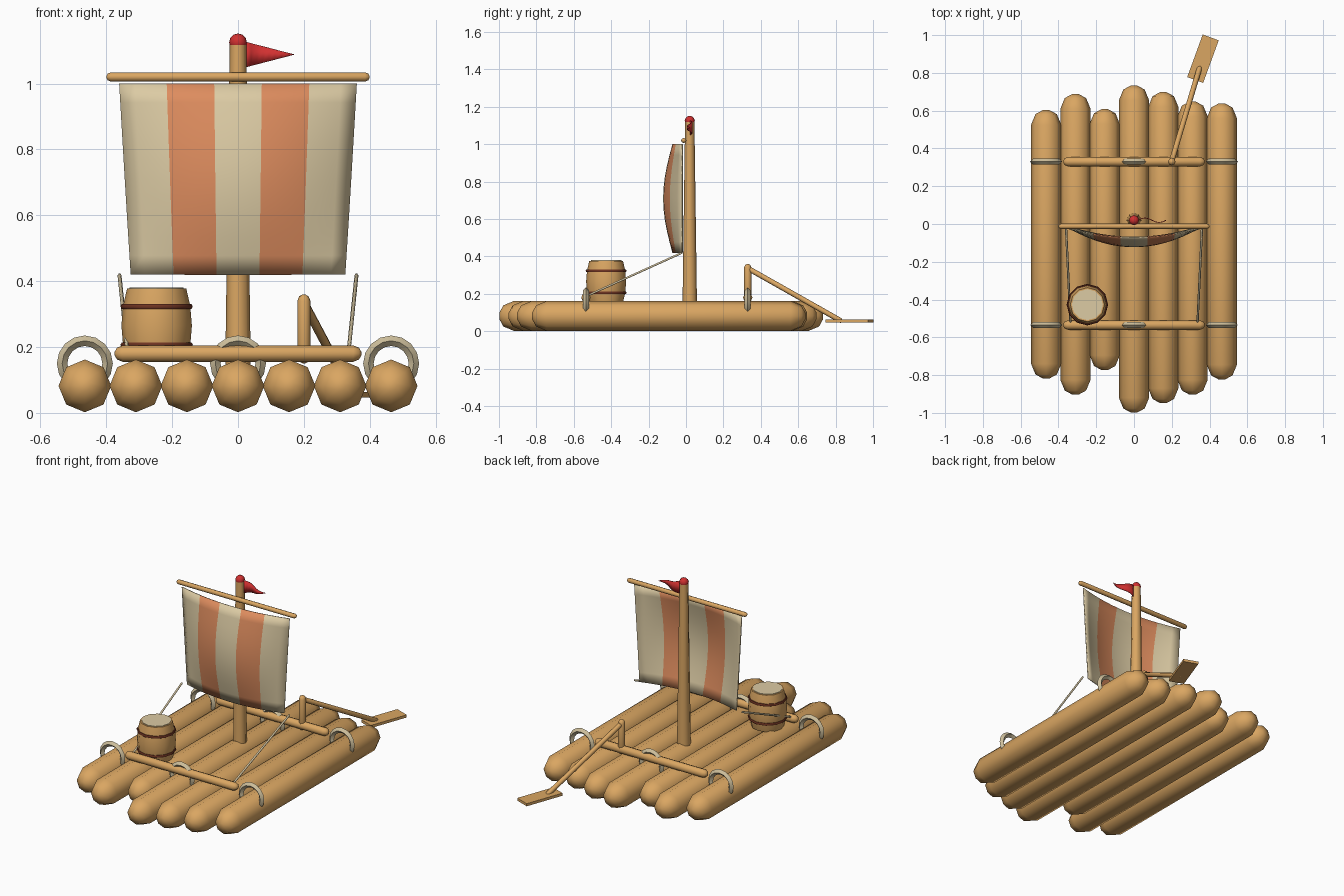
import bpy, bmesh, math
from mathutils import Vector, Matrix

if "Cube" in bpy.data.objects:
    bpy.data.objects.remove(bpy.data.objects["Cube"])


def srgb(r, g, b):
    return [(c / 255 / 12.92 if c < 10 else ((c / 255 + 0.055) / 1.055) ** 2.4) for c in (r, g, b)] + [1]


def material(name, *rgb):
    m = bpy.data.materials.new(name)
    m.diffuse_color = srgb(*rgb)
    m.use_nodes = True
    m.node_tree.nodes["Principled BSDF"].inputs["Base Color"].default_value = m.diffuse_color
    return m


WOOD = material("warm wood", 218, 166, 98)
ROPE = material("pale rope", 205, 190, 155)
CREAM = material("cream cloth", 220, 203, 164)
ORANGE = material("orange cloth", 221, 140, 94)
RED = material("red cloth", 208, 48, 48)
BROWN = material("dark brown band", 112, 52, 34)


def finish(name, bm, mats, angle=60):
    bmesh.ops.recalc_face_normals(bm, faces=bm.faces)
    me = bpy.data.meshes.new(name)
    bm.to_mesh(me)
    bm.free()
    for m in mats:
        me.materials.append(m)
    ob = bpy.data.objects.new(name, me)
    bpy.context.collection.objects.link(ob)
    bpy.context.view_layer.objects.active = ob
    ob.select_set(True)
    bpy.ops.object.shade_smooth_by_angle(angle=math.radians(angle))
    ob.select_set(False)
    return ob


def lathe(name, profile, mat, origin=(0, 0, 0), direction=(0, 0, 1), n=8, angle=60):
    """Spin (radius, height) pairs about an axis; both ends are capped."""
    bm = bmesh.new()
    rings = [[bm.verts.new((r * math.cos(2 * math.pi * i / n), r * math.sin(2 * math.pi * i / n), h))
              for i in range(n)] for r, h in profile]
    for a, b in zip(rings, rings[1:]):
        for i in range(n):
            bm.faces.new((a[i], a[(i + 1) % n], b[(i + 1) % n], b[i]))
    bm.faces.new(rings[0])
    bm.faces.new(rings[-1])
    rot = Vector(direction).to_track_quat('Z', 'Y').to_matrix().to_4x4()
    bm.transform(Matrix.Translation(origin) @ rot)
    return finish(name, bm, [mat], angle)


def capsule(name, p, q, r, mat, n=8, r2=None):
    """Rounded pole whose tips lie at p and q."""
    d = Vector(q) - Vector(p)
    r2 = r2 or r
    arc = [math.radians(a) for a in (12, 45, 90)]
    prof = [(r * math.sin(a), r * (1 - math.cos(a))) for a in arc]
    prof += [(r2 * math.sin(a), d.length - r2 * (1 - math.cos(a))) for a in reversed(arc)]
    return lathe(name, prof, mat, p, d, n)


def torus(name, centre, R, r, mat, axis, n=16, m=6):
    bm = bmesh.new()
    g = [[bm.verts.new(((R + r * math.cos(b)) * math.cos(a), (R + r * math.cos(b)) * math.sin(a), r * math.sin(b)))
          for b in (2 * math.pi * j / m for j in range(m))] for a in (2 * math.pi * i / n for i in range(n))]
    for i in range(n):
        for j in range(m):
            k, l = (i + 1) % n, (j + 1) % m
            bm.faces.new((g[i][j], g[k][j], g[k][l], g[i][l]))
    rot = Vector(axis).to_track_quat('Z', 'Y').to_matrix().to_4x4()
    bm.transform(Matrix.Translation(centre) @ rot)
    return finish(name, bm, [mat])


def sheet(name, fn, nu, nv, mats, rule, thickness):
    """Cloth grid from a function of u, v in 0..1, given a little thickness."""
    bm = bmesh.new()
    g = [[bm.verts.new(fn(i / nu, j / nv)) for j in range(nv + 1)] for i in range(nu + 1)]
    for i in range(nu):
        for j in range(nv):
            f = bm.faces.new((g[i][j], g[i + 1][j], g[i + 1][j + 1], g[i][j + 1]))
            f.material_index = rule(i)
    ob = finish(name, bm, mats)
    s = ob.modifiers.new("thickness", 'SOLIDIFY')
    s.thickness, s.offset = thickness, 0
    return ob


# Deck logs with uneven ends
ends = [(-0.82, 0.605), (-0.905, 0.69), (-0.775, 0.61), (-1.0, 0.735),
        (-0.95, 0.70), (-0.905, 0.65), (-0.825, 0.64)]
for i, (y0, y1) in enumerate(ends):
    x = (i - 3) * 0.155
    capsule(f"deck_log_{i + 1}", (x, y0, 0.082), (x, y1, 0.082), 0.08, WOOD)

# Cross beams and rope lashings
for tag, y in (("front", -0.535), ("back", 0.33)):
    capsule(f"{tag}_cross_beam", (-0.375, y, 0.18), (0.375, y, 0.18), 0.025, WOOD)
    for side, x in (("left", -0.465), ("middle", 0), ("right", 0.465)):
        torus(f"{tag}_{side}_lashing", (x, y, 0.15), 0.069, 0.016, ROPE, (0, 1, 0), m=4)

# Mast, yard and mast ball
lathe("mast", [(0.039, 0.12), (0.025, 1.12)], WOOD, (0, 0.02, 0))
capsule("yard", (-0.4, -0.012, 1.02), (0.4, -0.012, 1.02), 0.014, WOOD)
bm = bmesh.new()
bmesh.ops.create_uvsphere(bm, u_segments=8, v_segments=6, radius=0.027,
                          matrix=Matrix.Translation((0, 0.02, 1.125)))
finish("mast_ball", bm, [RED])


# Striped, billowing sail
def sail_point(u, v):
    s = 2 * u - 1
    belly = (1 - s * s) * (0.05 + 0.05 * math.sin(math.pi * v))
    return (s * (0.325 + 0.035 * v), -0.02 - belly, 0.42 + 0.58 * v)


sheet("sail", sail_point, 15, 10, [CREAM, ORANGE], lambda i: (i // 3) % 2, 0.006)


# Waving pennant
def flag_point(u, v):
    half = 0.039 * (1 - u) + 0.0005
    return (0.02 + 0.15 * u, 0.02 + 0.012 * math.sin(2 * math.pi * u), 1.088 + half * (2 * v - 1))


sheet("pennant", flag_point, 8, 1, [RED], lambda i: 0, 0.004)

# Sail control ropes
for side, s in (("left", -1), ("right", 1)):
    capsule(f"{side}_sail_rope", (s * 0.36, -0.02, 0.42), (s * 0.335, -0.55, 0.18), 0.006, ROPE, 6)

# Barrel with bands and lid
at = (-0.247, -0.427, 0)
lathe("barrel", [(0.09, 0.155), (0.102, 0.205), (0.107, 0.265), (0.102, 0.325), (0.09, 0.377)], WOOD, at, n=12, angle=40)
lathe("barrel_lid", [(0.082, 0.37), (0.082, 0.38)], CREAM, at, n=12, angle=30)
for tag, z in (("lower", 0.207), ("upper", 0.323)):
    torus(f"barrel_{tag}_band", (at[0], at[1], z), 0.102, 0.008, BROWN, (0, 0, 1), n=12)

# Steering oar on its post
capsule("oar_post", (0.2, 0.33, 0.15), (0.2, 0.33, 0.36), 0.02, WOOD)
capsule("oar_shaft", (0.197, 0.325, 0.34), (0.35, 0.835, 0.052), 0.014, WOOD)
bm = bmesh.new()
bmesh.ops.create_cube(bm, size=1, matrix=Matrix.Translation((0.365, 0.875, 0.055))
                      @ Matrix.Rotation(math.radians(-20), 4, 'Z') @ Matrix.Diagonal((0.09, 0.24, 0.016, 1)))
finish("oar_blade", bm, [WOOD], 30)
